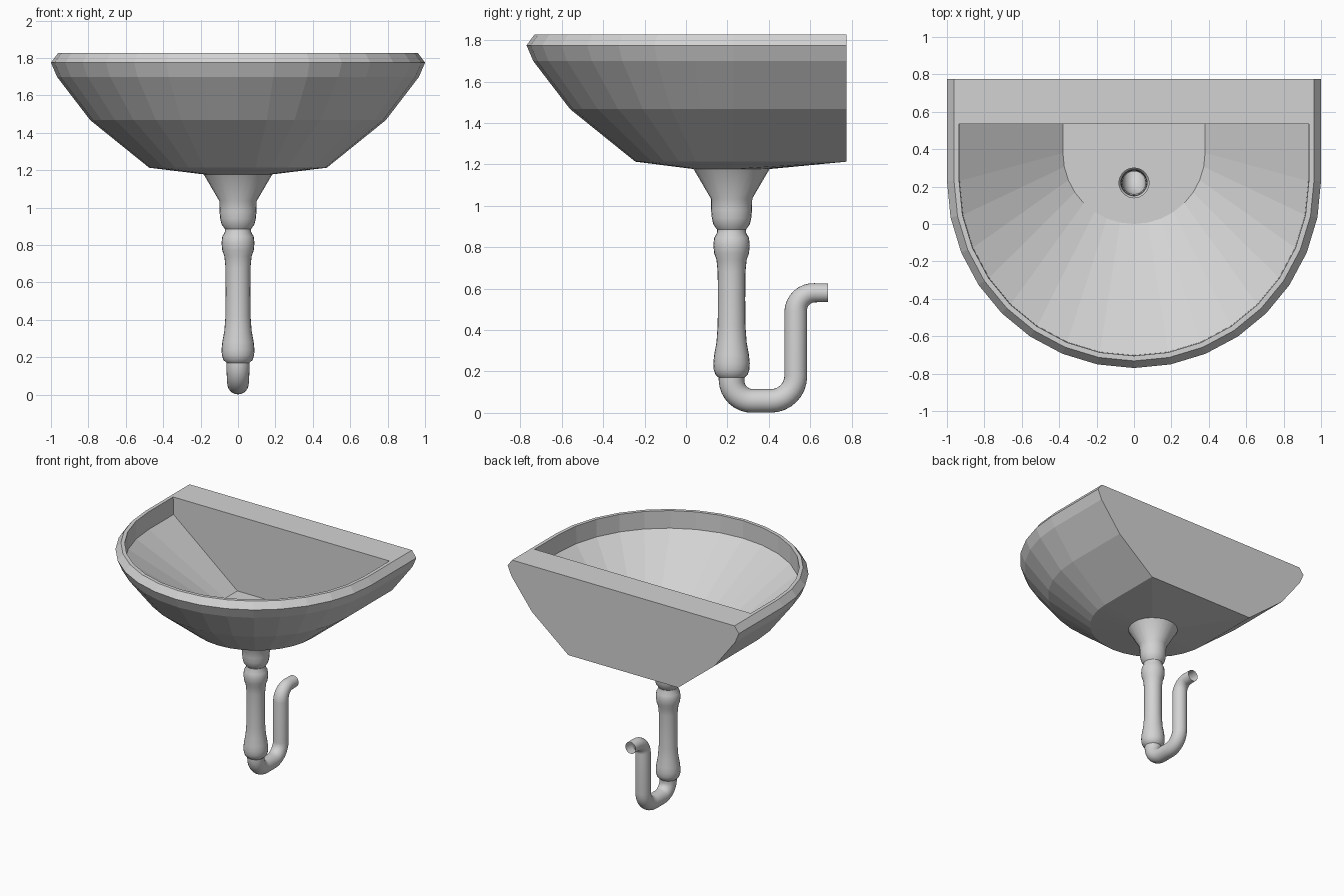
import bpy, bmesh, math
from mathutils import Vector

if "Cube" in bpy.data.objects:
    bpy.data.objects.remove(bpy.data.objects["Cube"])

grey = bpy.data.materials.new("light_grey")
grey.diffuse_color = (0.65, 0.65, 0.65, 1)
grey.use_nodes = True
grey.node_tree.nodes["Principled BSDF"].inputs["Base Color"].default_value = grey.diffuse_color

CY = 0.23      # centre of the round basin front
PY = 0.22      # pipe axis
BACK = 0.775   # wall plane


def loft(name, rings, smooth=False):
    """Skin a chain of closed rings with equal point counts."""
    bm = bmesh.new()
    loops = [[bm.verts.new(p) for p in ring] for ring in rings]
    for a, b in zip(loops, loops[1:]):
        n = len(a)
        for i in range(n):
            j = (i + 1) % n
            bm.faces.new((a[i], a[j], b[j], b[i]))
    mesh = bpy.data.meshes.new(name)
    bm.to_mesh(mesh)
    bm.free()
    mesh.materials.append(grey)
    obj = bpy.data.objects.new(name, mesh)
    bpy.context.collection.objects.link(obj)
    if smooth:
        bpy.ops.object.select_all(action='DESELECT')
        obj.select_set(True)
        bpy.context.view_layer.objects.active = obj
        bpy.ops.object.shade_smooth_by_angle(angle=math.radians(35))
    return obj


def d_ring(r, z, back=BACK, cy=CY):
    """D-shaped outline: half circle at the front, straight sides and back."""
    pts = [Vector((-r * math.cos(math.pi * i / 16), cy - r * math.sin(math.pi * i / 16), z))
           for i in range(17)]
    pts += [Vector((r * (1 - 2 * i / 6), back, z)) for i in range(7)]
    return pts


def round_ring(source, r, z):
    """Project an outline radially on to a circle round the pipe axis."""
    out = []
    for p in source:
        d = Vector((p.x, p.y - PY, 0)).normalized() * r
        out.append(Vector((d.x, PY + d.y, z)))
    return out


# Basin: underside, outer shell, rim with back deck, bowl, floor, drain hole
under = d_ring(0.475, 1.213)
floor = d_ring(0.38, 1.24, 0.535, 0.38)
loft("basin", [
    round_ring(under, 0.18, 1.177),
    under,
    d_ring(0.79, 1.467),
    d_ring(0.967, 1.698),
    d_ring(1.0, 1.775),
    d_ring(0.962, 1.826),
    d_ring(0.935, 1.826, 0.535),
    d_ring(0.932, 1.69, 0.535),
    floor,
    round_ring(floor, 0.08, 1.24),
    round_ring(floor, 0.08, 1.18),
])


# Turned waste pipe, listed bottom to top as (radius, height)
profile = [(0.062, 0.17), (0.078, 0.185), (0.086, 0.21), (0.088, 0.24), (0.084, 0.28),
           (0.073, 0.34), (0.067, 0.42), (0.066, 0.55), (0.067, 0.68), (0.073, 0.74),
           (0.084, 0.77), (0.088, 0.81), (0.084, 0.845), (0.070, 0.87), (0.070, 0.885),
           (0.088, 0.91), (0.095, 0.94), (0.099, 0.98), (0.100, 1.035), (0.185, 1.18)]
N = 24
loft("waste_pipe", [[Vector((r * math.cos(2 * math.pi * i / N), PY + r * math.sin(2 * math.pi * i / N), z))
                     for i in range(N)] for r, z in profile], True)

# Trap pipe: centre line of three bends in the side plane, open at the wall end
path = [(PY, 0.20, 0.062)]


def bend(cy, cz, r, a0, a1, w0, w1, steps=8):
    for i in range(steps + 1):
        t = i / steps
        a = math.radians(a0 + (a1 - a0) * t)
        path.append((cy + r * math.cos(a), cz + r * math.sin(a), w0 + (w1 - w0) * t))


bend(0.32, 0.158, 0.10, 180, 270, 0.062, 0.057)
bend(0.41, 0.178, 0.12, 270, 360, 0.057, 0.055)
bend(0.62, 0.49, 0.09, 180, 90, 0.055, 0.046)
path.append((0.685, 0.58, 0.045))

rings = []
for k, (y, z, w) in enumerate(path):
    p, q = path[max(k - 1, 0)], path[min(k + 1, len(path) - 1)]
    t = Vector((0, q[0] - p[0], q[1] - p[1])).normalized()
    u = Vector((1, 0, 0))
    v = t.cross(u)
    rings.append([Vector((0, y, z)) + w * (math.cos(2 * math.pi * i / N) * u + math.sin(2 * math.pi * i / N) * v)
                  for i in range(N)])
loft("trap_pipe", rings, True)
